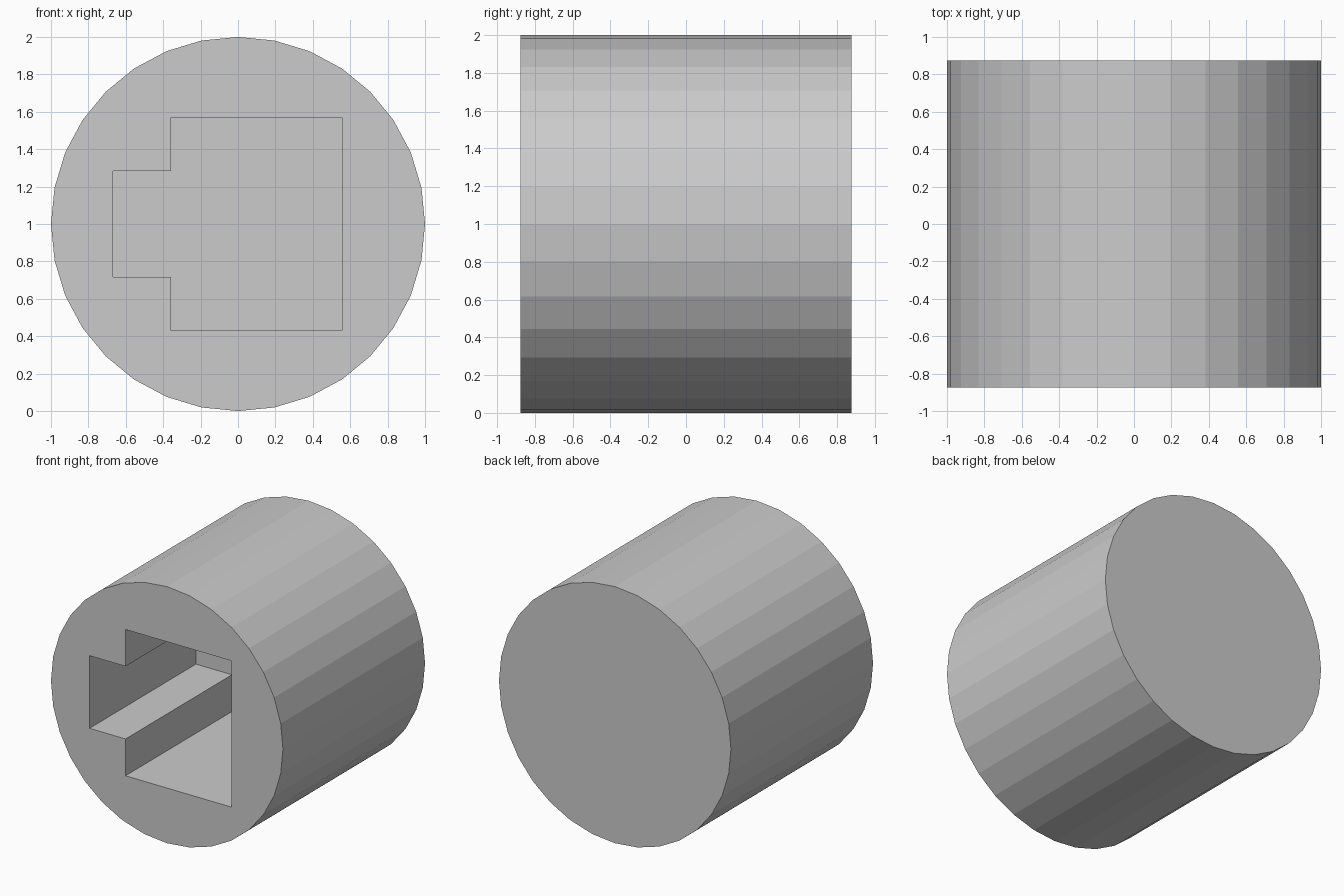
import bpy, bmesh
from math import pi

if "Cube" in bpy.data.objects:
    bpy.data.objects.remove(bpy.data.objects["Cube"])

HALF_DEPTH = 0.875
POCKET_BACK = 0.435

# Faceted round body lying along y
bpy.ops.mesh.primitive_cylinder_add(
    vertices=32, radius=1, depth=2 * HALF_DEPTH,
    location=(0, 0, 1), rotation=(pi / 2, 0, 0))
body = bpy.context.object
body.name = "socket_body"
bpy.ops.object.transform_apply(location=True, rotation=True, scale=True)

# Stepped pocket profile: upper half, mirrored about z = 1
upper = [(0.557, 0.57), (-0.357, 0.57), (-0.357, 0.283), (-0.667, 0.283)]
profile = [(x, 1 + h) for x, h in upper] + [(x, 1 - h) for x, h in reversed(upper)]

# Pocket cutter, starting in front of the body
bm = bmesh.new()
face = bm.faces.new([bm.verts.new((x, -1.2, z)) for x, z in profile])
extruded = bmesh.ops.extrude_face_region(bm, geom=[face], use_keep_orig=True)["geom"]
verts = [g for g in extruded if isinstance(g, bmesh.types.BMVert)]
bmesh.ops.translate(bm, verts=verts, vec=(0, POCKET_BACK + 1.2, 0))
bmesh.ops.recalc_face_normals(bm, faces=bm.faces)
mesh = bpy.data.meshes.new("pocket_cutter")
bm.to_mesh(mesh)
bm.free()
cutter = bpy.data.objects.new("pocket_cutter", mesh)
bpy.context.collection.objects.link(cutter)
cutter.hide_render = True

# Cut the blind pocket into the front
cut = body.modifiers.new("pocket", 'BOOLEAN')
cut.operation = 'DIFFERENCE'
cut.solver = 'EXACT'
cut.object = cutter
bpy.context.view_layer.objects.active = body
bpy.ops.object.modifier_apply(modifier=cut.name)
bpy.data.objects.remove(cutter)
